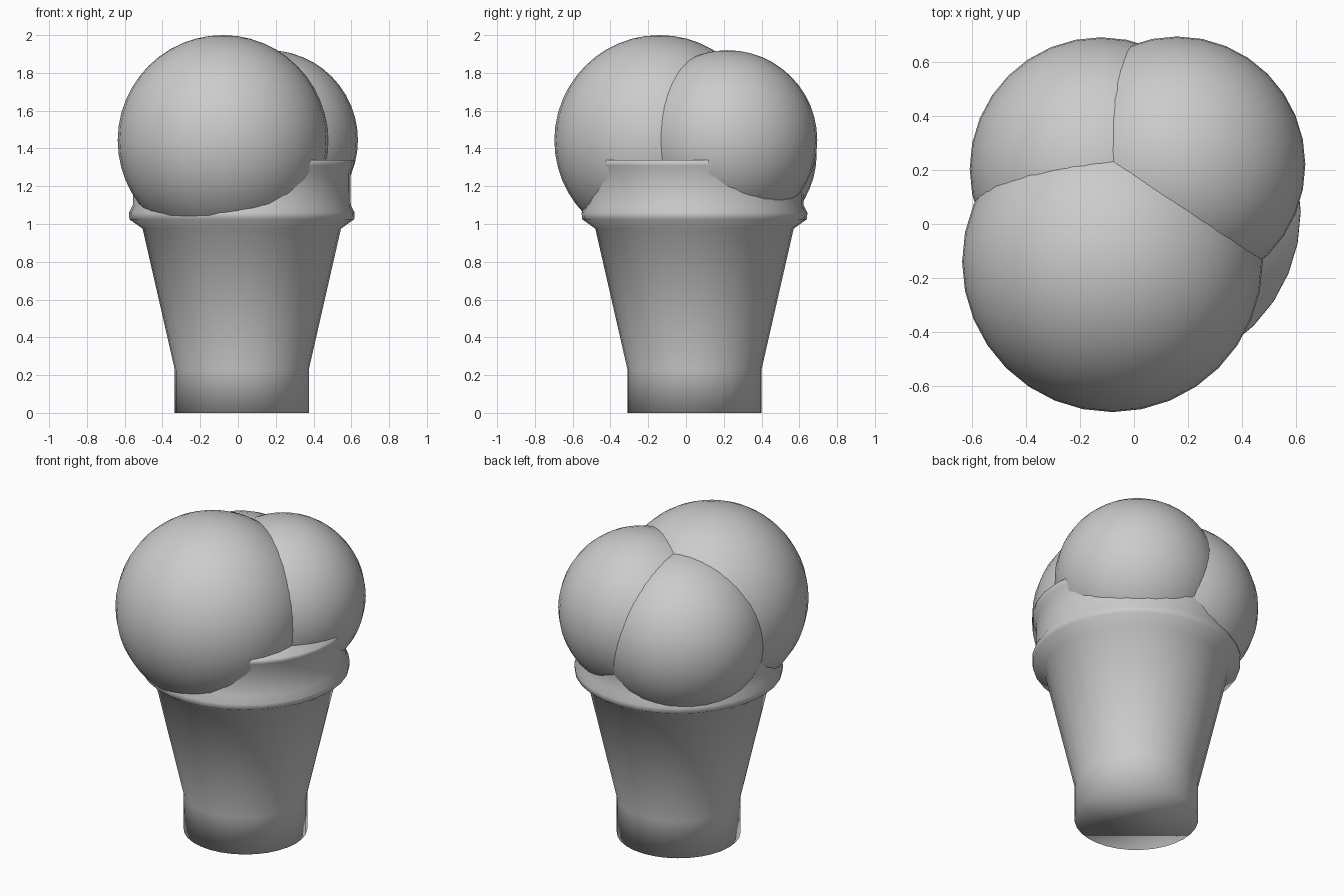
import bpy
import bmesh
from math import cos, sin, pi

if "Cube" in bpy.data.objects:
    bpy.data.objects.remove(bpy.data.objects["Cube"])

SIDES = 32


def finish(bm, name, location):
    bmesh.ops.recalc_face_normals(bm, faces=bm.faces)
    mesh = bpy.data.meshes.new(name)
    bm.to_mesh(mesh)
    bm.free()
    for face in mesh.polygons:
        face.use_smooth = True
    obj = bpy.data.objects.new(name, mesh)
    obj.location = location
    bpy.context.collection.objects.link(obj)
    return obj


def lathe(name, location, profile):
    """Closed round body from (radius, height) pairs."""
    bm = bmesh.new()
    rings = [[bm.verts.new((r * cos(2 * pi * i / SIDES), r * sin(2 * pi * i / SIDES), z))
              for i in range(SIDES)] for r, z in profile]
    for low, high in zip(rings, rings[1:]):
        for i in range(SIDES):
            j = (i + 1) % SIDES
            bm.faces.new((low[i], low[j], high[j], high[i]))
    bm.faces.new(rings[0][::-1])
    bm.faces.new(rings[-1])
    return finish(bm, name, location)


def scoop(name, location, radius):
    bm = bmesh.new()
    bmesh.ops.create_uvsphere(bm, u_segments=SIDES, v_segments=24, radius=radius)
    return finish(bm, name, location)


# Wafer cup: straight foot, tapered body, flared collar and top lip
lathe("wafer_cup", (0.02, 0.045, 0), [
    (0.355, 0), (0.355, 0.23), (0.525, 0.975), (0.595, 1.025), (0.598, 1.06),
    (0.577, 1.10), (0.575, 1.27), (0.592, 1.31), (0.597, 1.34)])

# Three overlapping ice cream scoops
scoop("front_scoop", (-0.08, -0.14, 1.443), 0.557)
scoop("back_right_scoop", (0.16, 0.22, 1.445), 0.475)
scoop("back_left_scoop", (-0.122, 0.205, 1.373), 0.487)
